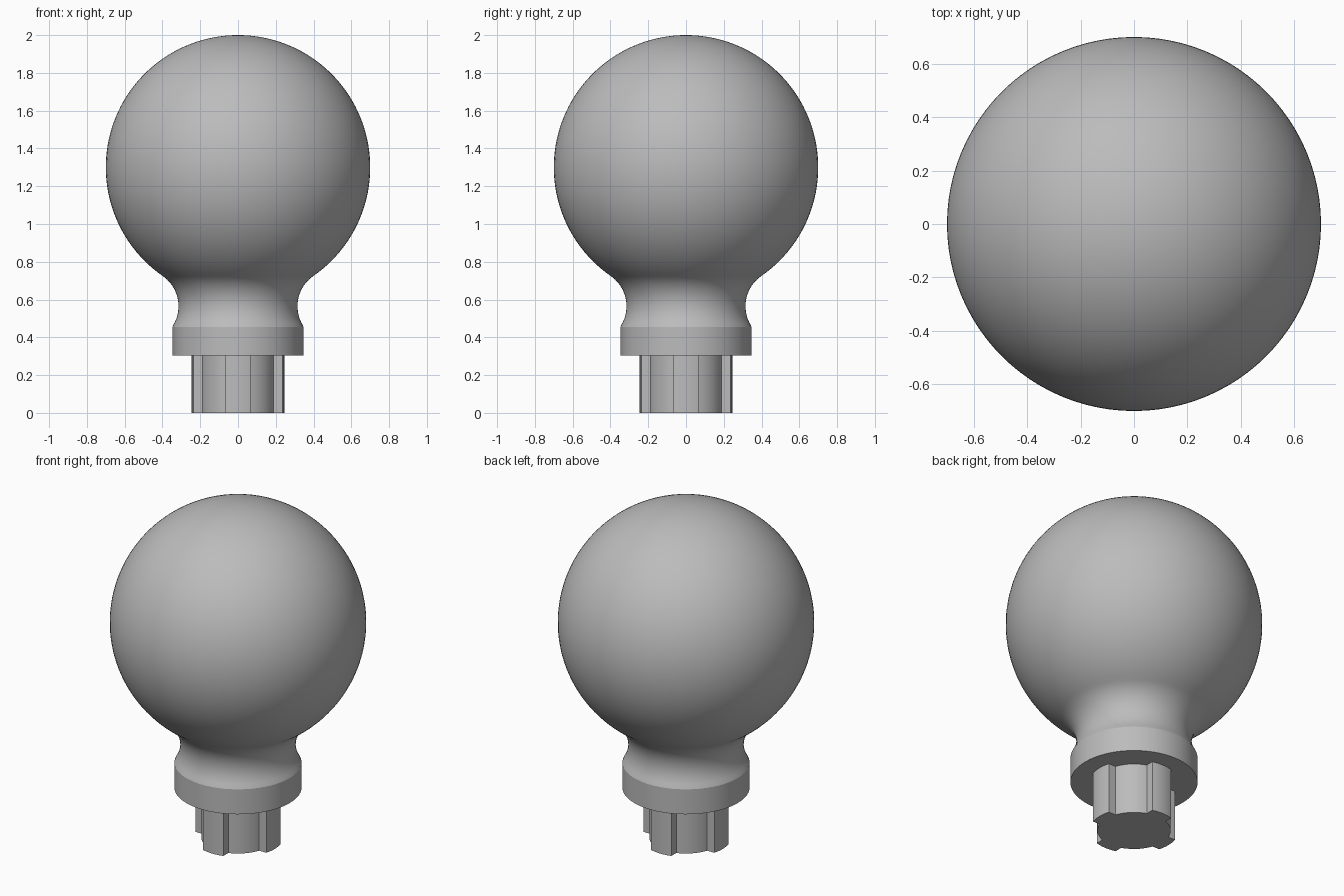
import bpy
import bmesh
from math import sin, cos, asin, atan2, pi, sqrt, radians
from mathutils import Vector

cube = bpy.data.objects.get("Cube")
if cube:
    bpy.data.objects.remove(cube)

grey = bpy.data.materials.new("plain grey")
grey.use_nodes = True
colour = (0.5, 0.5, 0.5, 1)
grey.diffuse_color = colour
grey.node_tree.nodes["Principled BSDF"].inputs["Base Color"].default_value = colour


def finish(bm, name):
    bmesh.ops.remove_doubles(bm, verts=bm.verts, dist=1e-5)
    bmesh.ops.recalc_face_normals(bm, faces=bm.faces)
    mesh = bpy.data.meshes.new(name)
    bm.to_mesh(mesh)
    bm.free()
    mesh.materials.append(grey)
    obj = bpy.data.objects.new(name, mesh)
    bpy.context.collection.objects.link(obj)
    bpy.ops.object.select_all(action="DESELECT")
    obj.select_set(True)
    bpy.context.view_layer.objects.active = obj
    bpy.ops.object.shade_smooth_by_angle(angle=radians(15))
    return obj


def arc(cx, cy, radius, start, end, steps):
    """Points along a circular arc, both ends included."""
    angles = [start + (end - start) * i / steps for i in range(steps + 1)]
    return [(cx + radius * cos(a), cy + radius * sin(a)) for a in angles]


# Ball, neck fillet and collar: one turned profile
ball_r, ball_z = 0.7, 1.3
waist_r, waist_z = 0.315, 0.565
collar_r, collar_top, collar_bottom = 0.347, 0.455, 0.305

# Fillet circle that touches the ball and has its waist at waist_r
drop = ball_z - waist_z
fillet_r = (waist_r**2 + drop**2 - ball_r**2) / (2 * (ball_r - waist_r))
fillet_x = waist_r + fillet_r
touch = atan2(-drop, fillet_x)
fillet_end = pi + asin((waist_z - collar_top) / fillet_r)

profile = arc(0, ball_z, ball_r, pi / 2, touch, 56)
profile += arc(fillet_x, waist_z, fillet_r, touch + pi, fillet_end, 20)[1:-1]
profile += [(collar_r, collar_top), (collar_r, collar_bottom), (0, collar_bottom)]

bm = bmesh.new()
verts = [bm.verts.new((max(x, 0), 0, z)) for x, z in profile]
edges = [bm.edges.new(pair) for pair in zip(verts, verts[1:])]
bmesh.ops.spin(bm, geom=verts + edges, cent=(0, 0, 0), axis=(0, 0, 1),
               angle=2 * pi, steps=96, use_merge=True)
finish(bm, "ball_knob")

# Splined shaft: round core with four keys, extruded
core_r, key_r, key_half = 0.2, 0.245, 0.067
core_a, key_a = asin(key_half / core_r), asin(key_half / key_r)
outline = []
for k in range(4):
    mid = k * pi / 2
    outline += arc(0, 0, key_r, mid - key_a, mid + key_a, 8)
    outline += arc(0, 0, core_r, mid + core_a, mid + pi / 2 - core_a, 12)

bm = bmesh.new()
base = bm.faces.new([bm.verts.new((x, y, 0)) for x, y in outline])
top = bmesh.ops.extrude_face_region(bm, geom=[base], use_keep_orig=True)
bmesh.ops.translate(bm, vec=Vector((0, 0, collar_bottom)),
                    verts=[v for v in top["geom"] if isinstance(v, bmesh.types.BMVert)])
finish(bm, "splined_shaft")
